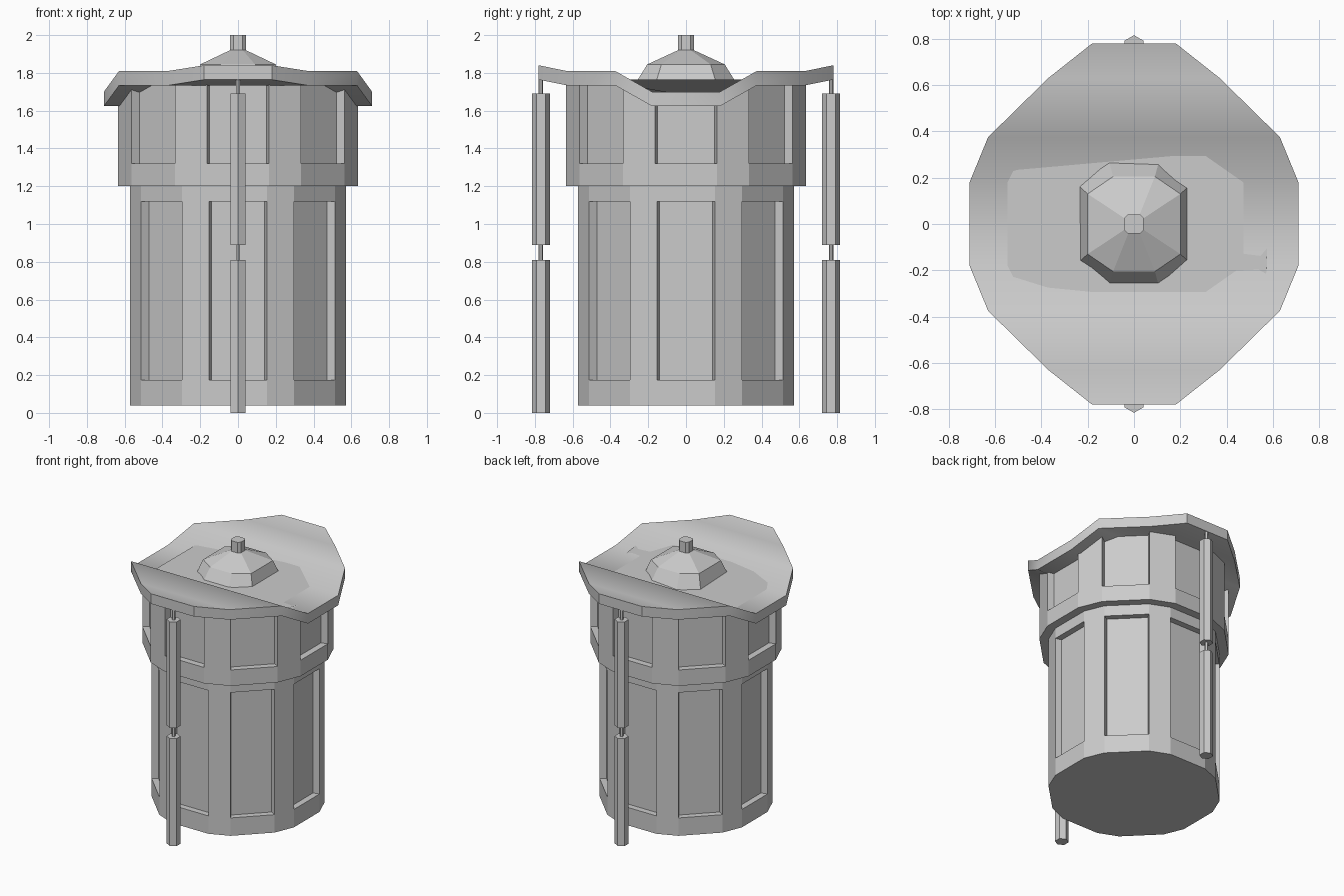
import bpy, bmesh, math

if "Cube" in bpy.data.objects:
    bpy.data.objects.remove(bpy.data.objects["Cube"])

RIM = [(0.18, 0.78, 1.84), (0.37, 0.63, 1.81), (0.63, 0.375, 1.81), (0.71, 0.18, 1.70)]
THICK = 0.076


def finish(name, bm):
    bmesh.ops.remove_doubles(bm, verts=bm.verts, dist=0.0005)
    bmesh.ops.recalc_face_normals(bm, faces=bm.faces)
    mesh = bpy.data.meshes.new(name)
    bm.to_mesh(mesh)
    bm.free()
    obj = bpy.data.objects.new(name, mesh)
    bpy.context.collection.objects.link(obj)
    return obj


def loft(name, rings):
    """Skin a stack of equal-length rings and cap both ends."""
    bm = bmesh.new()
    rows = [[bm.verts.new(p) for p in r] for r in rings]
    n = len(rows[0])
    for a, b in zip(rows, rows[1:]):
        for i in range(n):
            j = (i + 1) % n
            bm.faces.new((a[i], a[j], b[j], b[i]))
    bm.faces.new(rows[0])
    bm.faces.new(rows[-1])
    return finish(name, bm)


def roof_under(y):
    """Height just inside the roof slab at a given y."""
    pts = [(0, 1.70)] + [(p[1], p[2]) for p in reversed(RIM)] + [(2, 1.84)]
    y = abs(y)
    for (y0, z0), (y1, z1) in zip(pts, pts[1:]):
        if y <= y1:
            return z0 + (z1 - z0) * (y - y0) / (y1 - y0) - THICK * 0.6


def panel_ring(r, half, inset, z):
    """Eight wide faces and eight posts; inset < 1 sinks the wide faces."""
    out = []
    for k in range(8):
        c, s = math.cos(k * math.pi / 4), math.sin(k * math.pi / 4)
        for side, f in ((-1, 1), (-1, inset), (1, inset), (1, 1)):
            x, y = r * f, side * half * f
            px, py = x * c - y * s, x * s + y * c
            out.append((px, py, roof_under(py) if z is None else z))
    return out


# Lower body with closed recessed panels
loft("lower_body", [panel_ring(0.573, 0.153, f, z) for z, f in
     ((0.04, 1), (0.175, 1), (0.175, 0.92), (1.12, 0.92), (1.12, 1), (1.23, 1))])

# Upper body with recessed panels that run up into the roof
loft("upper_body", [panel_ring(0.635, 0.163, f, z) for z, f in
     ((1.20, 1), (1.32, 1), (1.32, 0.925), (None, 0.925))])

# Roof: strips across x that follow the rim, forming a valley in the middle
bm = bmesh.new()
levels = [(w, -y, z) for w, y, z in RIM] + list(reversed(RIM))
rows = [(bm.verts.new((-w, y, z - THICK)), bm.verts.new((w, y, z - THICK)),
         bm.verts.new((w, y, z)), bm.verts.new((-w, y, z))) for w, y, z in levels]
for a, b in zip(rows, rows[1:]):
    for i in range(4):
        j = (i + 1) % 4
        bm.faces.new((a[i], a[j], b[j], b[i]))
bm.faces.new(rows[0])
bm.faces.new(rows[-1])
roof = finish("roof", bm)
bpy.context.view_layer.objects.active = roof
roof.select_set(True)
bpy.ops.object.shade_smooth_by_angle(angle=math.radians(35))
roof.select_set(False)


def octagon(x1, y1, x2, y2, z):
    q = [(x1, y1), (x2, y2)]
    pts = q + [(-x, y) for x, y in reversed(q)]
    return [(x, y, z) for x, y in pts + [(-x, -y) for x, y in pts]]


# Dome and its finial
loft("dome", [octagon(0.25, 0.175, 0.115, 0.295, 1.66), octagon(0.25, 0.175, 0.115, 0.295, 1.70),
              octagon(0.20, 0.13, 0.09, 0.205, 1.845), octagon(0.042, 0.025, 0.025, 0.042, 1.92)])
loft("finial", [octagon(0.042, 0.025, 0.025, 0.042, z) for z in (1.91, 2.0)])


def rod(name, y, r, z0, z1):
    loft(name, [[(r * math.sin(i * math.pi / 3), y + r * math.cos(i * math.pi / 3), z)
                 for i in range(6)] for z in (z0, z1)])


# Hanging tubes front and back, joined by thin cords
for side, y in (("front", -0.768), ("back", 0.768)):
    rod(side + "_lower_tube", y, 0.047, 0.0, 0.81)
    rod(side + "_upper_tube", y, 0.047, 0.89, 1.69)
    rod(side + "_link_cord", y, 0.012, 0.80, 0.90)
    rod(side + "_hanger_cord", y, 0.012, 1.68, 1.79)
